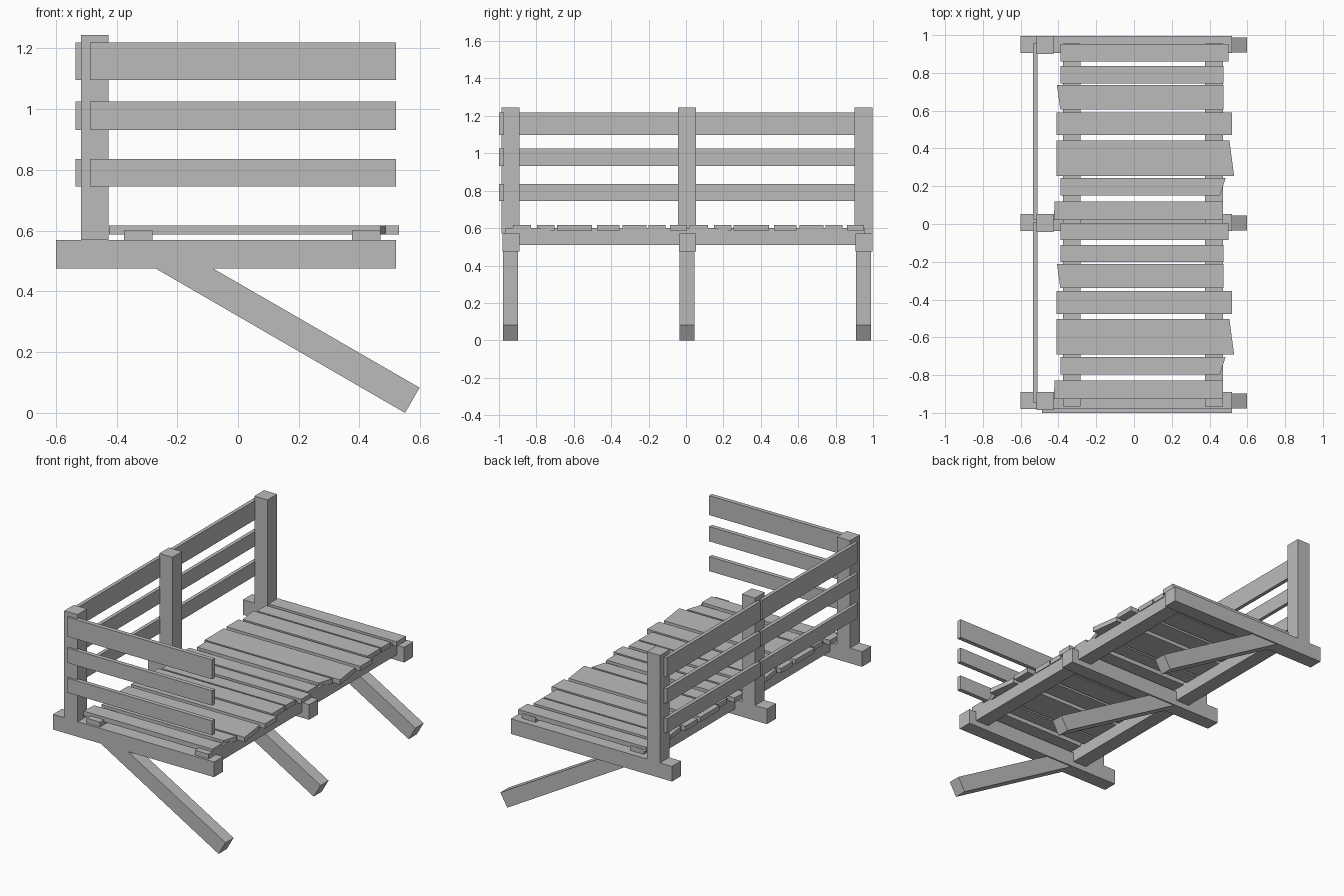
import bpy, bmesh
from mathutils import Vector

cube = bpy.data.objects.get("Cube")
if cube:
    bpy.data.objects.remove(cube, do_unlink=True)

grey = bpy.data.materials.new("plain grey")
grey.use_nodes = True
grey.diffuse_color = (0.5, 0.5, 0.5, 1)
grey.node_tree.nodes["Principled BSDF"].inputs["Base Color"].default_value = (0.5, 0.5, 0.5, 1)


def prism(name, points, offset):
    """Extrude a flat outline by an offset into a solid part."""
    bm = bmesh.new()
    face = bm.faces.new([bm.verts.new(p) for p in points])
    result = bmesh.ops.extrude_face_region(bm, geom=[face])
    moved = [g for g in result["geom"] if isinstance(g, bmesh.types.BMVert)]
    bmesh.ops.translate(bm, verts=moved, vec=Vector(offset))
    # the starting face may survive the extrusion or be removed by it
    edges = [e for e in bm.edges if e.is_boundary]
    if edges:
        bmesh.ops.holes_fill(bm, edges=edges)
    bmesh.ops.recalc_face_normals(bm, faces=bm.faces)
    mesh = bpy.data.meshes.new(name)
    bm.to_mesh(mesh)
    bm.free()
    mesh.materials.append(grey)
    obj = bpy.data.objects.new(name, mesh)
    bpy.context.collection.objects.link(obj)
    return obj


def box(name, x, y, z):
    (x0, x1), (y0, y1), (z0, z1) = x, y, z
    outline = [(x0, y0, z0), (x1, y0, z0), (x1, y1, z0), (x0, y1, z0)]
    return prism(name, outline, (0, 0, z1 - z0))


# Three frames, each with a cross beam, an upright post and a slanted brace
brace = [(0.55, 0), (0.598, 0.083), (-0.083, 0.476), (-0.272, 0.476)]
for label, y in (("front", -0.98), ("middle", -0.037), ("rear", 0.906)):
    box(label + "_beam", (-0.6, 0.52), (y, y + 0.09), (0.475, 0.57))
    box(label + "_post", (-0.517, -0.426), (y - 0.006, y + 0.09), (0.57, 1.245))
    prism(label + "_brace", [(x, y + 0.002, z) for x, z in brace], (0, 0.08, 0))

# Joists running under the deck
for label, x in (("inner", -0.376), ("outer", 0.376)):
    box(label + "_joist", (x, x + 0.094), (-0.965, 0.955), (0.51, 0.6))

# Railing boards on the long side and on the front end
for i, z in enumerate([(0.745, 0.836), (0.932, 1.025), (1.097, 1.219)]):
    box(f"side_rail_front_{i}", (-0.535, -0.512), (-0.945, 0.008), z)
    box(f"side_rail_rear_{i}", (-0.535, -0.512), (0.025, 0.955), z)
    box(f"end_rail_{i}", (-0.487, 0.52), (-1.0, -0.973), z)

# Uneven deck planks: near y, far y, left x near/far, right x near/far
planks = [
    (0.86, 0.952, -0.39, -0.39, 0.5, 0.5),
    (0.745, 0.836, -0.39, -0.39, 0.475, 0.475),
    (0.606, 0.735, -0.39, -0.408, 0.475, 0.475),
    (0.47, 0.59, -0.41, -0.41, 0.52, 0.52),
    (0.255, 0.443, -0.41, -0.41, 0.53, 0.505),
    (0.15, 0.243, -0.39, -0.39, 0.455, 0.485),
    (0.02, 0.118, -0.425, -0.42, 0.47, 0.47),
]
for bay, shift in (("rear", 0), ("front", -0.946)):
    for i, (y0, y1, l0, l1, r0, r1) in enumerate(planks):
        outline = [(l0, y0), (r0, y0), (r1, y1), (l1, y1)]
        prism(f"{bay}_plank_{i}", [(x, y + shift, 0.587) for x, y in outline], (0, 0, 0.03))
